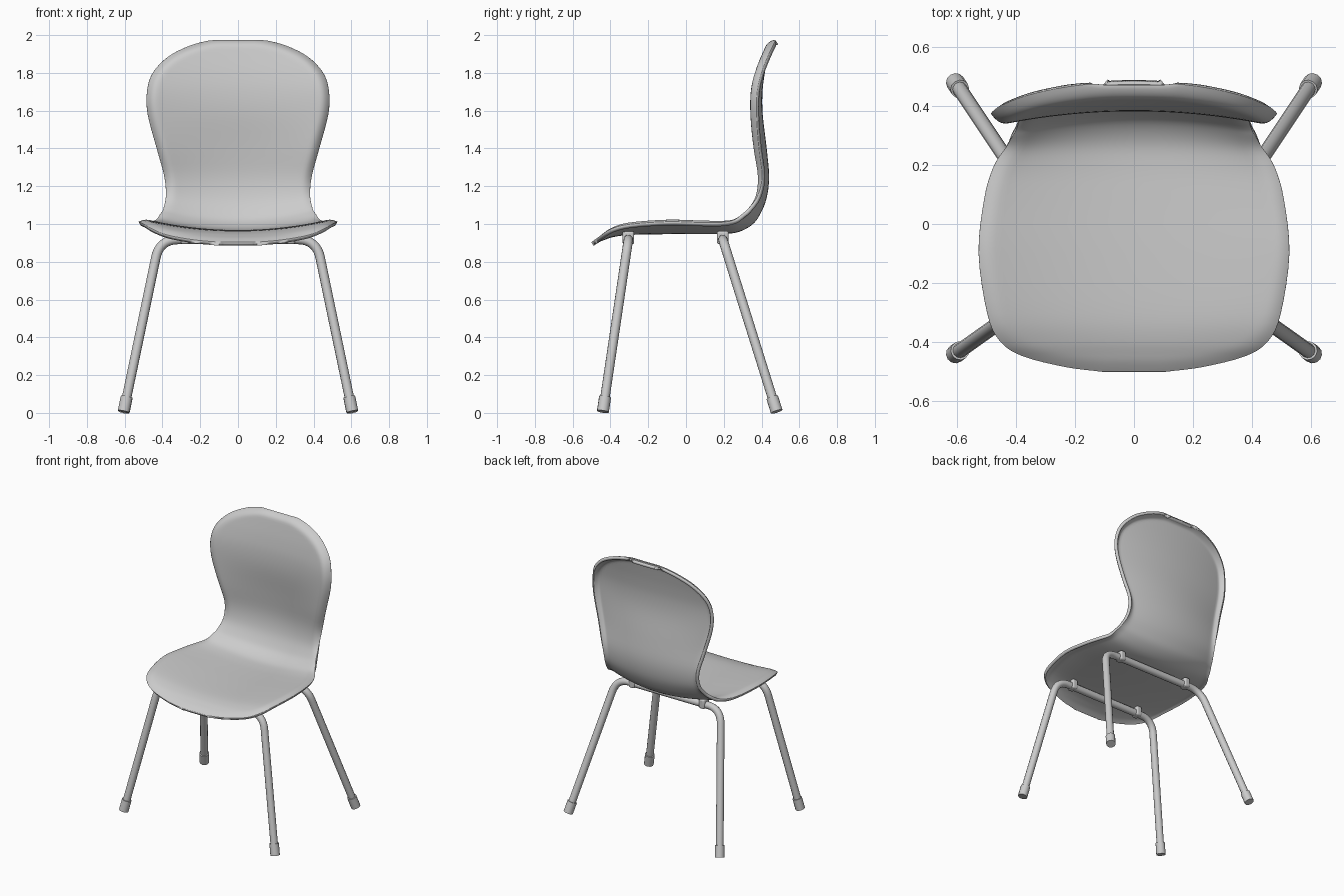
import bpy, bmesh
from math import sin, pi, hypot
from mathutils import Vector

if "Cube" in bpy.data.objects:
    bpy.data.objects.remove(bpy.data.objects["Cube"])


# Shell stations along the centre line: y, z, half width, side bow, edge roll
STATIONS = [
    (-.503, .908, .10, .02, .005), (-.485, .917, .23, .025, .007),
    (-.445, .934, .375, .03, .01), (-.39, .952, .455, .04, .013),
    (-.30, .964, .497, .05, .02), (-.10, .968, .526, .055, .022),
    (.08, .968, .508, .055, .022), (.19, .969, .478, .06, .02),
    (.27, .978, .435, .075, .015), (.335, 1.012, .41, .09, .01),
    (.372, 1.06, .395, .085, .01), (.405, 1.14, .382, .075, .02),
    (.418, 1.25, .39, .075, .035), (.405, 1.40, .43, .075, .042),
    (.384, 1.58, .478, .055, .045), (.383, 1.70, .482, .05, .045),
    (.395, 1.80, .452, .045, .045), (.412, 1.89, .37, .04, .045),
    (.425, 1.95, .26, .035, .045), (.433, 1.983, .15, .03, .045),
    (.436, 1.99, .09, .03, .045)]


def spline(pts, steps):
    """Catmull-Rom through points of any dimension."""
    p = [Vector(q) for q in pts]
    p = [2 * p[0] - p[1]] + p + [2 * p[-1] - p[-2]]
    out = []
    for i in range(1, len(p) - 2):
        a, b, c, d = p[i - 1:i + 3]
        for k in range(steps):
            t = k / steps
            out.append(.5 * (2 * b + (c - a) * t + (2 * a - 5 * b + 4 * c - d) * t * t
                             + (3 * b - a - 3 * c + d) * t ** 3))
    return out + [p[-2]]


def seg_dist(q, a, b):
    ab = b - a
    t = max(0, min(1, (q - a).dot(ab) / max(ab.length_squared, 1e-9)))
    return (q - a - ab * t).length


def make_shell():
    rows = spline(STATIONS, 4)
    arc = [0]
    for a, b in zip(rows, rows[1:]):
        arc.append(arc[-1] + hypot(b[0] - a[0], b[1] - a[1]))
    # flat outline, used to roll the rim
    outline = [Vector((0, arc[0]))] + [Vector((r[2], s)) for r, s in zip(rows, arc)]
    outline.append(Vector((0, arc[-1])))
    n, rim = 20, .055
    bm = bmesh.new()
    grid = []
    for i, (y, z, w, bow, roll) in enumerate(rows):
        a, b = rows[max(i - 1, 0)], rows[min(i + 1, len(rows) - 1)]
        t = Vector((b[0] - a[0], b[1] - a[1])).normalized()
        line = []
        for j in range(-n, n + 1):
            x = w * sin(j / n * pi / 2)
            q = Vector((abs(x), arc[i]))
            d = min(seg_dist(q, e, f) for e, f in zip(outline, outline[1:]))
            h = bow * (x / .48) ** 2 - roll * max(0, 1 - d / rim) ** 2
            line.append(bm.verts.new((x, y - t.y * h, z + t.x * h)))
        grid.append(line)
    for r0, r1 in zip(grid, grid[1:]):
        for j in range(2 * n):
            bm.faces.new((r0[j], r0[j + 1], r1[j + 1], r1[j]))
    ob = add_mesh("seat_shell", bm)
    mod = ob.modifiers.new("thickness", 'SOLIDIFY')
    mod.thickness, mod.offset = .022, -1
    smooth(ob)


def add_mesh(name, bm):
    me = bpy.data.meshes.new(name)
    bm.to_mesh(me)
    bm.free()
    ob = bpy.data.objects.new(name, me)
    bpy.context.collection.objects.link(ob)
    return ob


def smooth(ob):
    bpy.ops.object.select_all(action='DESELECT')
    ob.select_set(True)
    bpy.context.view_layer.objects.active = ob
    if ob.type == 'CURVE':
        bpy.ops.object.convert(target='MESH')
    bpy.ops.object.shade_smooth_by_angle(angle=.7)


def tube(name, pts, radius):
    cu = bpy.data.curves.new(name, 'CURVE')
    cu.dimensions = '3D'
    cu.bevel_depth, cu.bevel_resolution, cu.use_fill_caps = radius, 4, True
    sp = cu.splines.new('POLY')
    sp.points.add(len(pts) - 1)
    for p, co in zip(sp.points, pts):
        p.co = (*co, 1)
    ob = bpy.data.objects.new(name, cu)
    bpy.context.collection.objects.link(ob)
    smooth(ob)


def leg_frame(name, foot_y, top_y):
    """U-shaped tube: two splayed legs joined by a bar under the seat."""
    foot, corner = Vector((.605, foot_y, .007)), Vector((.415, top_y, .918))
    up = (corner - foot).normalized()
    start, end = corner - up * .1, corner - Vector((.1, 0, 0))
    half = [foot + up * .02]
    for k in range(11):
        t = k / 10
        half.append(start * (1 - t) ** 2 + corner * 2 * t * (1 - t) + end * t * t)
    flip = [Vector((-p.x, p.y, p.z)) for p in reversed(half)]
    tube(name + "_legs", half + flip, .025)
    for side, s in (("right", 1), ("left", -1)):
        # rubber foot
        ends = [foot, foot + up * .006, foot + up * .08]
        tube(f"{name}_{side}_foot", [(s * p.x, p.y, p.z) for p in ends], .032)
        # clamp fixing the bar to the shell
        bm = bmesh.new()
        bmesh.ops.create_cube(bm, size=1)
        for v in bm.verts:
            v.co = Vector((v.co.x * .045 + s * .28, v.co.y * .062 + top_y, v.co.z * .07 + .928))
        clamp = add_mesh(f"{name}_{side}_clamp", bm)
        bev = clamp.modifiers.new("round", 'BEVEL')
        bev.width, bev.segments = .012, 3
        smooth(clamp)


make_shell()
leg_frame("front", -.44, -.305)
leg_frame("rear", .48, .195)
